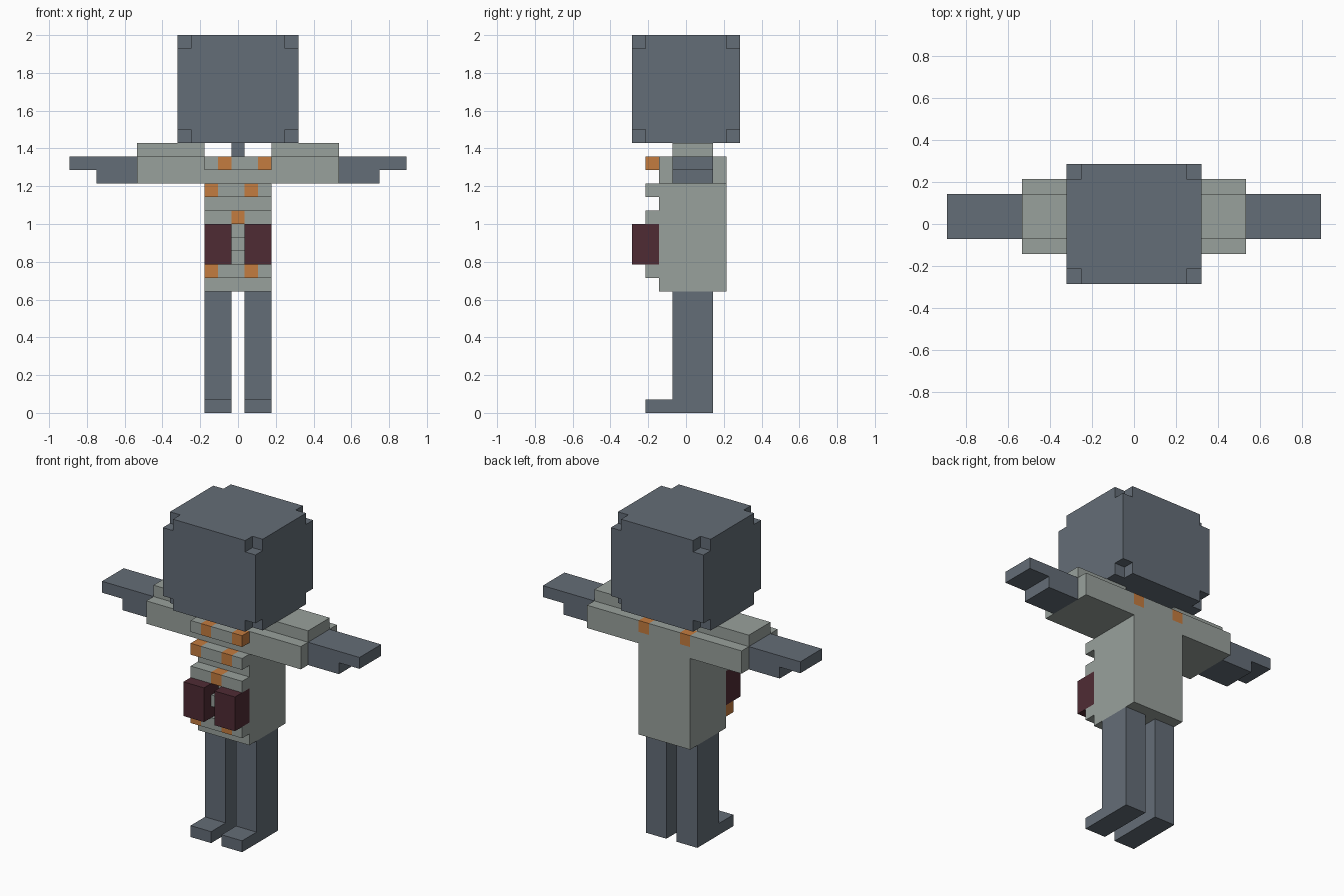
import bpy, bmesh

cube = bpy.data.objects.get("Cube")
if cube:
    bpy.data.objects.remove(cube, do_unlink=True)

U = 1 / 14  # size of one block


def material(name, rgb):
    m = bpy.data.materials.new(name)
    m.use_nodes = True
    m.diffuse_color = (*rgb, 1)
    bsdf = next(n for n in m.node_tree.nodes if n.type == 'BSDF_PRINCIPLED')
    bsdf.inputs["Base Color"].default_value = (*rgb, 1)
    return m


SLATE = material("slate", (0.127, 0.153, 0.184))
GREY = material("pale grey green", (0.318, 0.356, 0.333))
ORANGE = material("orange", (0.55, 0.20, 0.05))
MAROON = material("maroon", (0.078, 0.024, 0.034))


def box(x, y, z):
    """Cells of a box; each range is (first, end). Column 0 is centred on x = 0."""
    return {(i, j, k) for i in range(*x) for j in range(*y) for k in range(*z)}


def build(name, cells, base, accents=(), accent=None):
    """Make the outer skin of a set of cells, merging flat areas of one colour."""
    bm = bmesh.new()
    verts = {}
    for c in sorted(cells):
        for axis in range(3):
            for side in (0, 1):
                step = list(c)
                step[axis] += 2 * side - 1
                if tuple(step) in cells:
                    continue
                a, b = (axis + 1) % 3, (axis + 2) % 3
                quad = []
                for da, db in ((0, 0), (1, 0), (1, 1), (0, 1)):
                    p = list(c)
                    p[axis] += side
                    p[a] += da
                    p[b] += db
                    p = tuple(p)
                    if p not in verts:
                        verts[p] = bm.verts.new(((p[0] - 0.5) * U, p[1] * U, p[2] * U))
                    quad.append(verts[p])
                face = bm.faces.new(quad if side else quad[::-1])
                face.material_index = 1 if c in accents else 0
    bmesh.ops.dissolve_limit(bm, angle_limit=0.01, verts=bm.verts[:],
                             edges=bm.edges[:], delimit={'MATERIAL'})
    mesh = bpy.data.meshes.new(name)
    bm.to_mesh(mesh)
    bm.free()
    mesh.materials.append(base)
    if accent:
        mesh.materials.append(accent)
    obj = bpy.data.objects.new(name, mesh)
    bpy.context.collection.objects.link(obj)
    return obj


# Head with one block missing at each corner, and neck
corners = {(i, j, k) for i in (-4, 4) for j in (-4, 3) for k in (20, 27)}
build("head", box((-4, 5), (-4, 4), (20, 28)) - corners, SLATE)
build("neck", box((0, 1), (0, 1), (19, 20)), SLATE)

# Torso, with two strap ends at the top of the back
build("torso", box((-2, 3), (-2, 3), (9, 19)), GREY,
      {(-2, 2, 18), (2, 2, 18)}, ORANGE)

# Raised bands across the front: height -> orange columns
bands = {10: (-2, 1), 14: (0,), 16: (-2, 1), 18: (-1, 2)}
for n, (k, cols) in enumerate(bands.items(), 1):
    build(f"chest_band_{n}", box((-2, 3), (-3, -2), (k, k + 1)), GREY,
          {(i, -3, k) for i in cols}, ORANGE)
build("band_between_pouches", box((0, 1), (-3, -2), (12, 13)), GREY)

# Paired parts
for side, s in (("left", 1), ("right", -1)):
    def pair(name, cells, mat):
        build(f"{side}_{name}", {(s * i, j, k) for i, j, k in cells}, mat)

    pair("pouch", box((1, 3), (-4, -2), (11, 14)), MAROON)
    pair("sleeve", box((3, 8), (-2, 3), (17, 19)) | box((3, 8), (-1, 2), (19, 20)), GREY)
    pair("hand", box((8, 13), (-1, 2), (18, 19)) | box((8, 11), (-1, 2), (17, 18)), SLATE)
    pair("leg", box((1, 3), (-1, 2), (0, 9)) | box((1, 3), (-3, -1), (0, 1)), SLATE)
